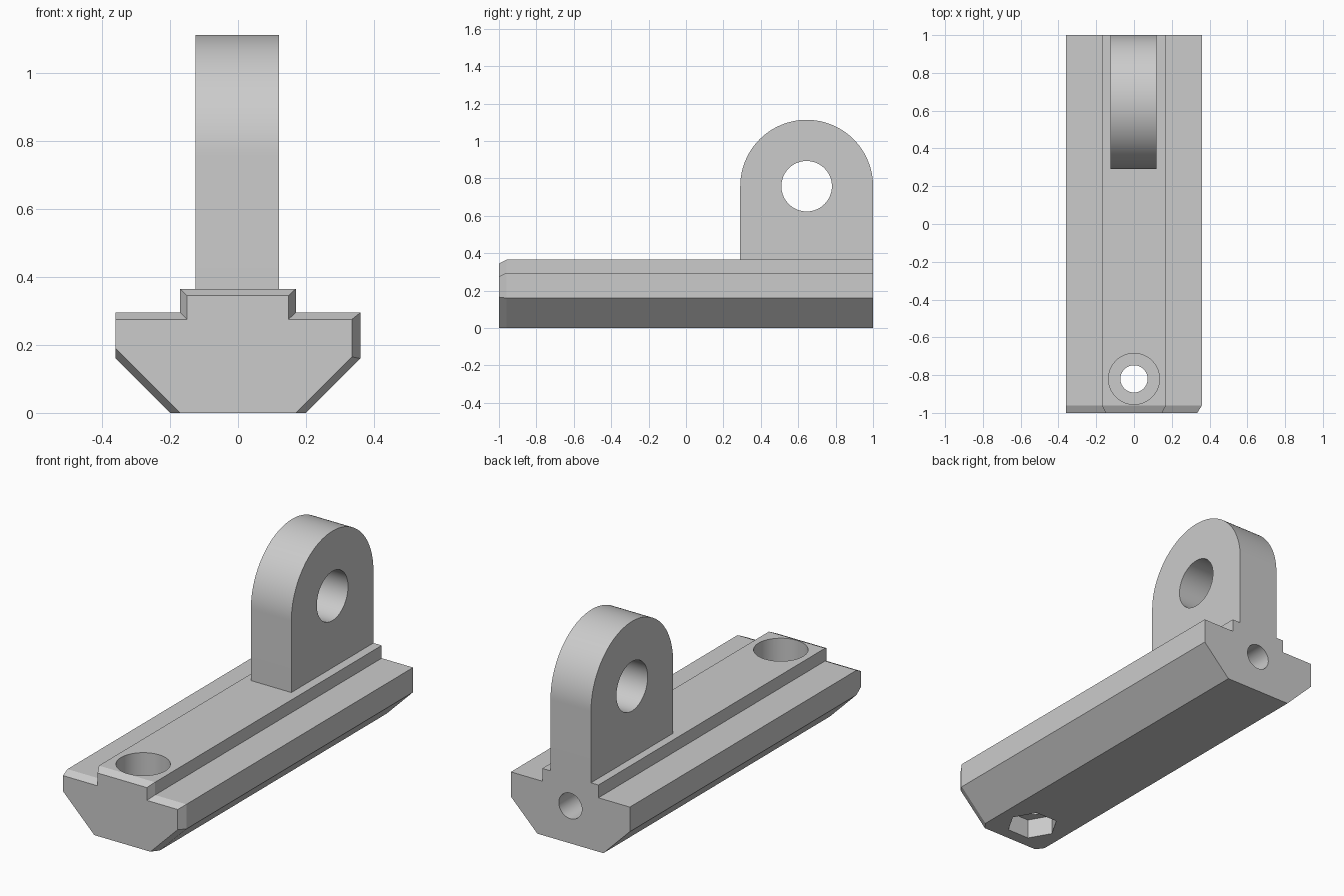
import bpy, bmesh, math
from mathutils import Matrix

cube = bpy.data.objects.get("Cube")
if cube:
    bpy.data.objects.remove(cube, do_unlink=True)

grey = bpy.data.materials.new("light grey")
grey.use_nodes = True
COLOUR = (0.6, 0.6, 0.6, 1)
grey.diffuse_color = COLOUR
grey.node_tree.nodes["Principled BSDF"].inputs["Base Color"].default_value = COLOUR


def finish(name, bm):
    bmesh.ops.recalc_face_normals(bm, faces=bm.faces)
    mesh = bpy.data.meshes.new(name)
    bm.to_mesh(mesh)
    bm.free()
    mesh.materials.append(grey)
    obj = bpy.data.objects.new(name, mesh)
    bpy.context.collection.objects.link(obj)
    return obj


def loft(name, sections):
    """Skin a list of closed loops and cap both ends."""
    bm = bmesh.new()
    loops = [[bm.verts.new(p) for p in s] for s in sections]
    n = len(loops[0])
    for a, b in zip(loops, loops[1:]):
        for i in range(n):
            j = (i + 1) % n
            bm.faces.new((a[i], a[j], b[j], b[i]))
    bm.faces.new(loops[0])
    bm.faces.new(loops[-1])
    return finish(name, bm)


def cylinder(name, radius, start, end, axis, sides=64):
    """Prism between two points along the given axis letter."""
    turn = {"X": Matrix.Rotation(math.pi / 2, 4, "Y"),
            "Y": Matrix.Rotation(math.pi / 2, 4, "X"),
            "Z": Matrix.Identity(4)}[axis]
    mid = [(a + b) / 2 for a, b in zip(start, end)]
    bm = bmesh.new()
    bmesh.ops.create_cone(bm, cap_ends=True, segments=sides, radius1=radius,
                          radius2=radius, depth=math.dist(start, end),
                          matrix=Matrix.Translation(mid) @ turn)
    return finish(name, bm)


def combine(target, tool, operation):
    mod = target.modifiers.new(operation.lower(), "BOOLEAN")
    mod.operation, mod.object, mod.solver = operation, tool, "EXACT"
    bpy.context.view_layer.objects.active = target
    bpy.ops.object.modifier_apply(modifier=mod.name)
    bpy.data.objects.remove(tool, do_unlink=True)


# Stepped rail with a chamfered front end
full = [(-0.2, 0), (0.2, 0), (0.36, 0.16), (0.36, 0.295), (0.17, 0.295),
        (0.17, 0.365), (-0.17, 0.365), (-0.17, 0.295), (-0.36, 0.295), (-0.36, 0.16)]
nose = [(-0.17, 0), (0.17, 0), (0.335, 0.165), (0.335, 0.275), (0.148, 0.275),
        (0.148, 0.345), (-0.15, 0.345), (-0.15, 0.275), (-0.36, 0.275), (-0.36, 0.19)]
rail = loft("mounting_rail", [[(x, y, z) for x, z in section]
            for y, section in ((-1, nose), (-0.96, full), (1, full))])

# Round-topped lug at the back
LUG_Y, LUG_Z, LUG_R = 0.645, 0.758, 0.355
outline = [(LUG_Y - LUG_R, 0.25), (LUG_Y + LUG_R, 0.25)]
for i in range(65):
    a = math.pi * i / 64
    outline.append((LUG_Y + LUG_R * math.cos(a), LUG_Z + LUG_R * math.sin(a)))
lug = loft("lug", [[(x, y, z) for y, z in outline] for x in (-0.125, 0.12)])
combine(rail, lug, "UNION")

# Pivot hole, screw hole with counterbore and nut pocket, rear hole
SCREW_Y = -0.82
cutters = [
    cylinder("pivot_hole", 0.135, (-0.5, LUG_Y, LUG_Z), (0.5, LUG_Y, LUG_Z), "X"),
    cylinder("screw_hole", 0.072, (0, SCREW_Y, -0.2), (0, SCREW_Y, 0.6), "Z"),
    cylinder("counterbore", 0.135, (0, SCREW_Y, 0.18), (0, SCREW_Y, 0.6), "Z"),
    cylinder("rear_hole", 0.07, (0, 0.4, 0.205), (0, 1.2, 0.205), "Y"),
]
hexagon = [(0.132 * math.cos(i * math.pi / 3), SCREW_Y + 0.132 * math.sin(i * math.pi / 3))
           for i in range(6)]
cutters.append(loft("nut_pocket", [[(x, y, z) for x, y in hexagon] for z in (-0.1, 0.107)]))
for cutter in cutters:
    combine(rail, cutter, "DIFFERENCE")

# Merge coplanar faces, then smooth the curved walls only
bm = bmesh.new()
bm.from_mesh(rail.data)
bmesh.ops.remove_doubles(bm, verts=bm.verts, dist=0.0001)
bmesh.ops.dissolve_limit(bm, angle_limit=math.radians(0.5), verts=bm.verts, edges=bm.edges)
bm.to_mesh(rail.data)
bm.free()
bpy.ops.object.select_all(action="DESELECT")
rail.select_set(True)
bpy.context.view_layer.objects.active = rail
bpy.ops.object.shade_smooth_by_angle(angle=math.radians(25))
